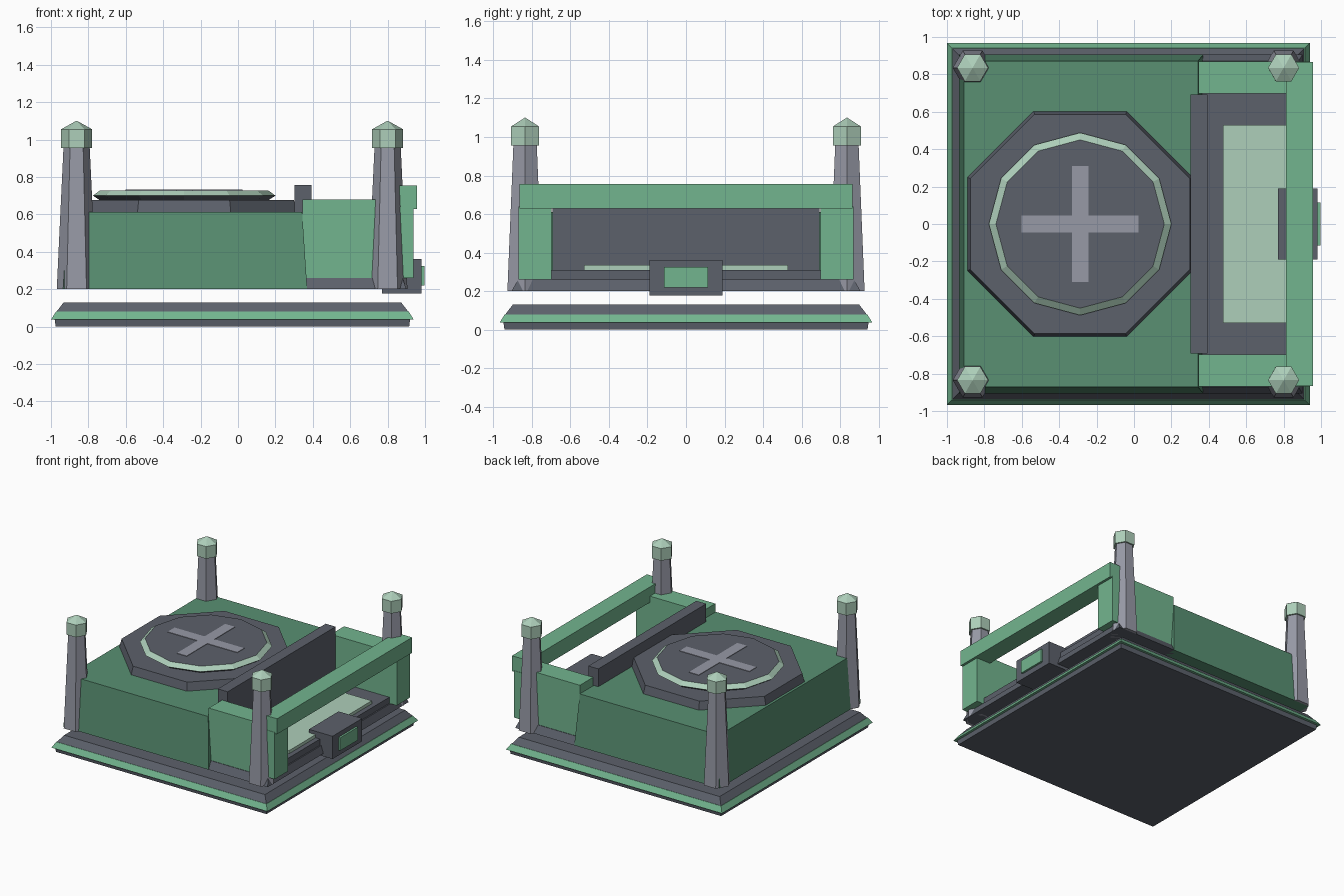
import bpy, bmesh
from math import cos, sin, pi

if "Cube" in bpy.data.objects:
    bpy.data.objects.remove(bpy.data.objects["Cube"], do_unlink=True)


def material(name, rgb):
    m = bpy.data.materials.new(name)
    m.use_nodes = True
    m.diffuse_color = (*rgb, 1)
    m.node_tree.nodes["Principled BSDF"].inputs["Base Color"].default_value = (*rgb, 1)
    return m


DARK = material("dark slate", (0.107, 0.119, 0.147))
GREEN = material("deep green", (0.10, 0.28, 0.17))
BRIGHT = material("bright green", (0.171, 0.462, 0.274))
PALE = material("pale green", (0.42, 0.62, 0.49))
GREY = material("light grey", (0.31, 0.32, 0.38))


def rect(x0, x1, y, z):
    """Rectangular ring, symmetric about the x axis."""
    return [(x0, -y, z), (x1, -y, z), (x1, y, z), (x0, y, z)]


def ngon(cx, cy, r, z, n, turn=0.0):
    return [(cx + r * cos(turn + 2 * pi * i / n), cy + r * sin(turn + 2 * pi * i / n), z)
            for i in range(n)]


def loft(name, rings, mats, top=0):
    """Join rings from bottom to top; one material per band, the last repeats."""
    bm = bmesh.new()
    loops = [[bm.verts.new(p) for p in ring] for ring in rings]
    n = len(loops[0])
    bm.faces.new(loops[0][::-1])
    bm.faces.new(loops[-1]).material_index = top
    for band, (a, b) in enumerate(zip(loops, loops[1:])):
        for i in range(n):
            j = (i + 1) % n
            f = bm.faces.new((a[i], a[j], b[j], b[i]))
            f.material_index = min(band, len(mats) - 1)
    bmesh.ops.remove_doubles(bm, verts=bm.verts, dist=1e-5)
    bmesh.ops.recalc_face_normals(bm, faces=bm.faces)
    mesh = bpy.data.meshes.new(name)
    bm.to_mesh(mesh)
    bm.free()
    for m in mats:
        mesh.materials.append(m)
    ob = bpy.data.objects.new(name, mesh)
    bpy.context.collection.objects.link(ob)
    return ob


def box(name, x0, x1, y0, y1, z0, z1, mat):
    rings = [[(x0, y0, z), (x1, y0, z), (x1, y1, z), (x0, y1, z)] for z in (z0, z1)]
    return loft(name, rings, [mat])


# Stepped foundation with a flared green trim
def slab(inset, z):
    return rect(-1.0 + inset, 0.94 - inset, 0.967 - inset, z)


loft("foundation_lower", [slab(0.025, 0), slab(0.02, 0.037)], [DARK])
loft("foundation_trim", [slab(0, 0.037), slab(0.027, 0.08)], [BRIGHT])
loft("foundation_upper", [slab(0.03, 0.08), slab(0.068, 0.13)], [DARK])

# Main hall with slightly leaning walls
loft("main_hall", [rect(-0.935, 0.37, 0.905, 0.2), rect(-0.91, 0.343, 0.872, 0.612)], [GREEN])

# Landing pad: octagonal plinth, bevelled disc, cross marking
PAD = -0.288
loft("pad_plinth", [ngon(PAD, 0, 0.652, 0.61, 8, pi / 8),
                    ngon(PAD, 0, 0.635, 0.678, 8, pi / 8)], [DARK])
loft("pad_disc", [ngon(PAD, 0, 0.45, 0.675, 12), ngon(PAD, 0, 0.488, 0.70, 12),
                  ngon(PAD, 0, 0.45, 0.728, 12)], [DARK, PALE])
box("pad_cross_long", PAD - 0.313, PAD + 0.313, -0.045, 0.045, 0.726, 0.732, GREY)
for s in (-1, 1):
    ends = sorted((s * 0.045, s * 0.31))
    box("pad_cross_arm", PAD - 0.044, PAD + 0.044, *ends, 0.726, 0.732, GREY)

# Loading dock on the right-hand side
loft("dock_base", [rect(0.34, 0.90, 0.905, 0.2), rect(0.34, 0.88, 0.872, 0.26)], [DARK])
box("dock_floor", 0.34, 0.87, -0.70, 0.70, 0.25, 0.31, DARK)
box("dock_panel", 0.475, 0.83, -0.53, 0.53, 0.30, 0.335, PALE)
box("dock_back_wall", 0.303, 0.392, -0.692, 0.692, 0.25, 0.757, DARK)
for s, side in ((-1, "right"), (1, "left")):
    y0, y1 = sorted((s * 0.698, s * 0.868))
    box("dock_side_block_" + side, 0.345, 0.82, y0, y1, 0.26, 0.68, BRIGHT)
    box("gantry_post_" + side, 0.81, 0.937, y0, y1, 0.26, 0.64, BRIGHT)
box("gantry_beam", 0.812, 0.957, -0.865, 0.865, 0.63, 0.755, BRIGHT)

# Control box with a screen
box("control_box", 0.77, 0.982, -0.19, 0.19, 0.177, 0.362, DARK)
box("control_screen", 0.97, 0.998, -0.115, 0.115, 0.22, 0.325, BRIGHT)

# Corner towers with pointed caps
for x in (-0.863, 0.80):
    for y in (-0.835, 0.835):
        loft("corner_tower", [ngon(x, y, 0.106, 0.2, 6), ngon(x, y, 0.07, 0.96, 6)], [GREY])
        loft("tower_cap", [ngon(x, y, 0.083, 0.956, 6), ngon(x, y, 0.083, 1.055, 6),
                           ngon(x, y, 0.002, 1.10, 6)], [PALE])
